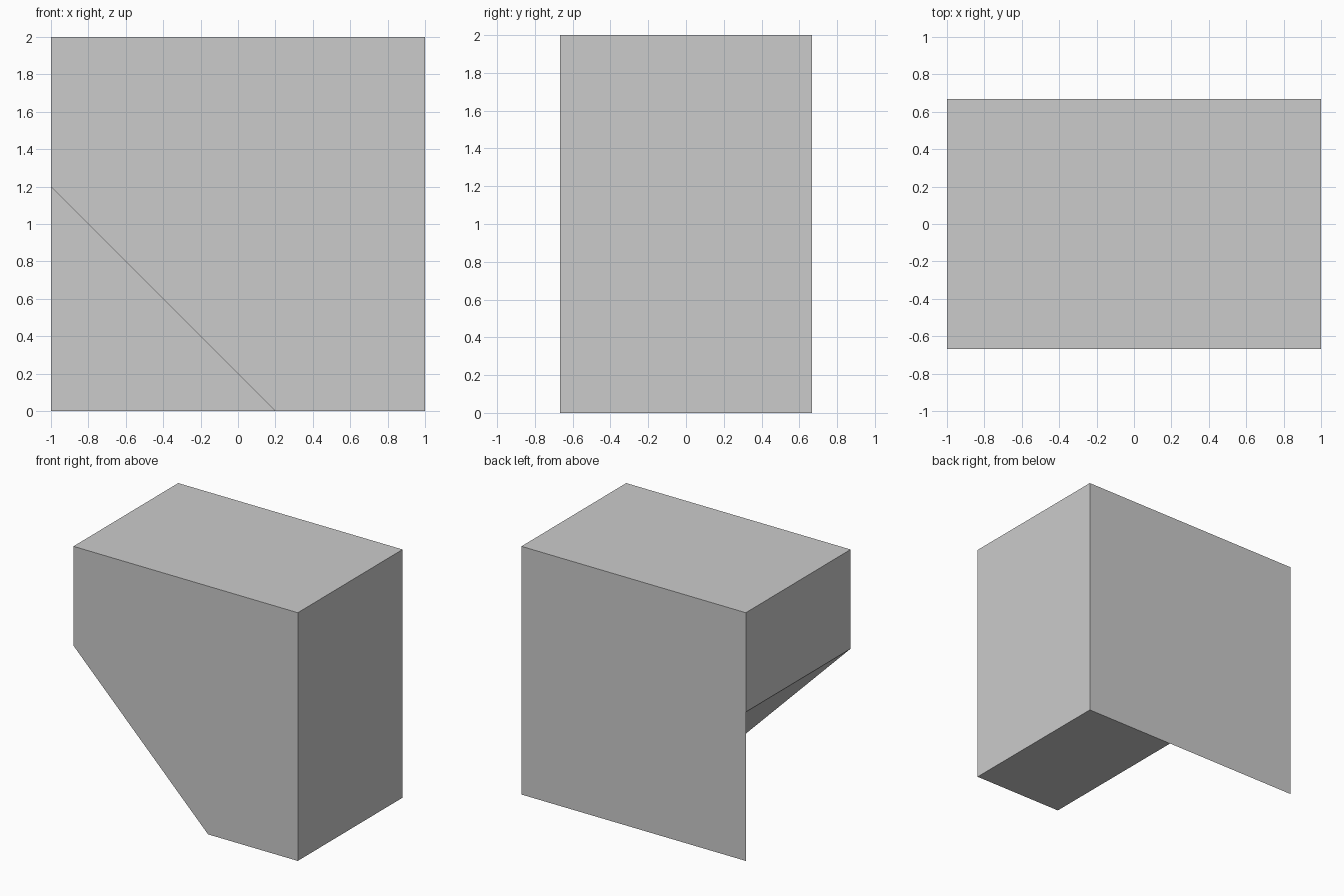
import bpy, bmesh

if "Cube" in bpy.data.objects:
    bpy.data.objects.remove(bpy.data.objects["Cube"])

HALF_DEPTH = 0.667


def profile_object(name, points, y, depth=0.0):
    """Flat xz outline facing the back at y, optionally extruded towards the front."""
    bm = bmesh.new()
    face = bm.faces.new([bm.verts.new((x, y, z)) for x, z in points])
    if face.normal.y < 0 or depth == 0:
        bm.normal_update()
    if depth:
        result = bmesh.ops.extrude_face_region(bm, geom=[face], use_keep_orig=True)
        moved = [v for v in result["geom"] if isinstance(v, bmesh.types.BMVert)]
        bmesh.ops.translate(bm, verts=moved, vec=(0, -depth, 0))
        bmesh.ops.recalc_face_normals(bm, faces=bm.faces)
    elif face.normal.y < 0:
        face.normal_flip()
    mesh = bpy.data.meshes.new(name)
    bm.to_mesh(mesh)
    bm.free()
    obj = bpy.data.objects.new(name, mesh)
    bpy.context.collection.objects.link(obj)
    return obj


# Main block with the lower left corner cut away at 45 degrees
profile_object("chamfered_block",
               [(-1, 2), (1, 2), (1, 0), (0.2, 0), (-1, 1.2)],
               HALF_DEPTH, 2 * HALF_DEPTH)

# Paper-thin back panel that fills the cut corner flush with the back
profile_object("back_corner_panel", [(-1, 1.2), (0.2, 0), (-1, 0)], HALF_DEPTH)
